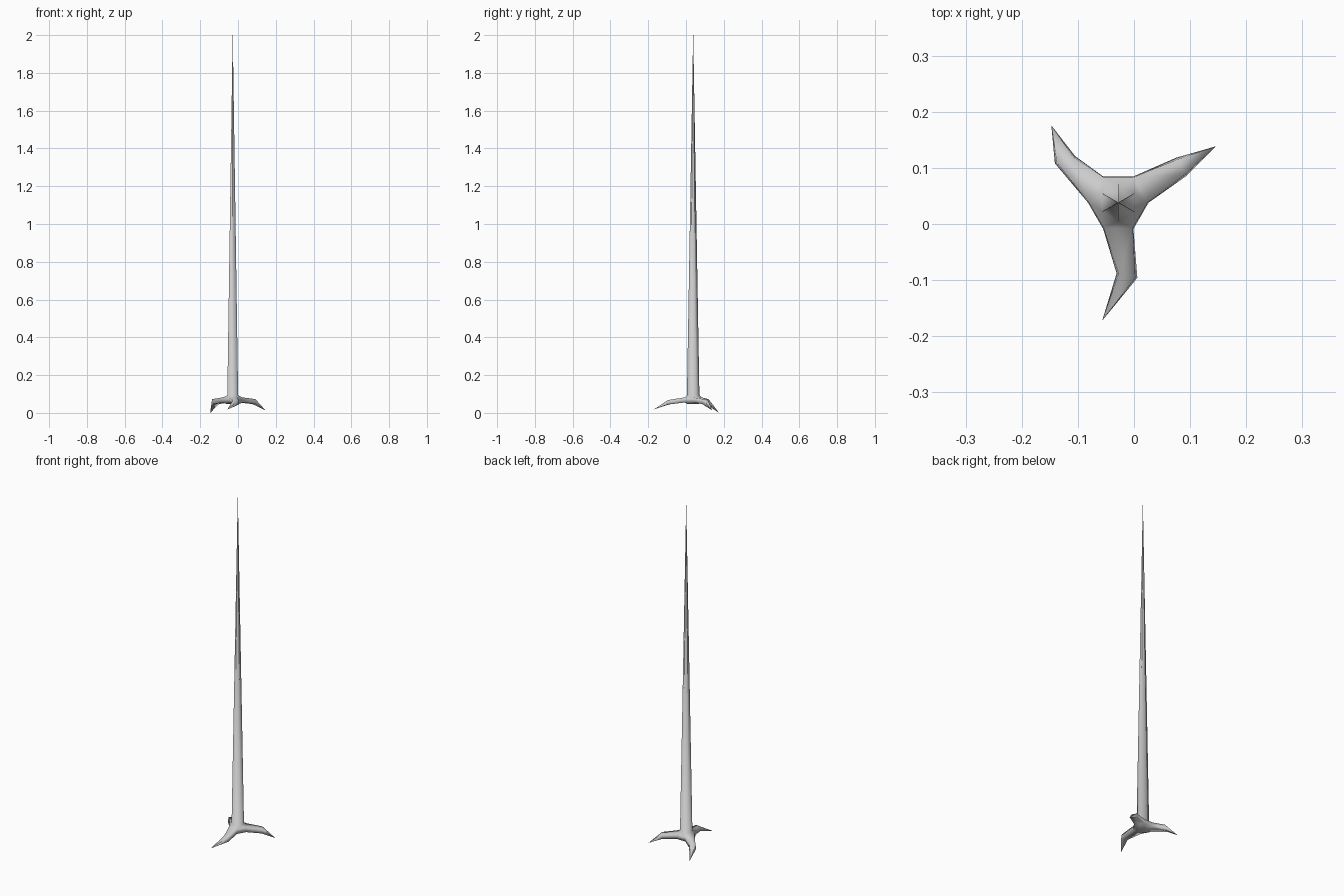
import bpy, bmesh, math
from mathutils import Vector

if "Cube" in bpy.data.objects:
    bpy.data.objects.remove(bpy.data.objects["Cube"])

CX, CY = -0.028, 0.038
bm = bmesh.new()


def ring(r, z, start=0.0):
    return [bm.verts.new((CX + r * math.cos(start + i * math.pi / 3),
                          CY + r * math.sin(start + i * math.pi / 3), z))
            for i in range(6)]


def bridge(a, b):
    n = len(a)
    for i in range(n):
        bm.faces.new((a[i], a[(i + 1) % n], b[(i + 1) % n], b[i]))


# Six-sided crown, welded to the tapering trunk above it
low = ring(0.054, 0.055)
high = ring(0.052, 0.082)
trunk = ring(0.033, 0.093, math.pi / 6)
tip = ring(0.0004, 2.0, math.pi / 6)
foot = ring(0.03, 0.046)
bm.faces.new(foot)
bridge(foot, low)
bridge(trunk, tip)
for i in range(6):
    j = (i + 1) % 6
    bm.faces.new((high[i], high[j], trunk[i]))
    bm.faces.new((high[j], trunk[j], trunk[i]))

# Bent pointed roots: crown side -> (knee right, knee left, bottom z, top z, tip)
roots = {
    0: ((0.094, 0.086), (0.075, 0.118), 0.047, 0.073, (0.145, 0.138, 0.014)),
    2: ((-0.105, 0.121), (-0.141, 0.108), 0.045, 0.073, (-0.147, 0.175, 0.0)),
    4: ((-0.031, -0.088), (0.006, -0.096), 0.045, 0.068, (-0.056, -0.171, 0.018)),
}
for i in range(6):
    j = (i + 1) % 6
    start = [low[i], low[j], high[j], high[i]]
    if i not in roots:
        bm.faces.new(start)
        continue
    r, l, zb, zt, end = roots[i]
    r, l, end = Vector(r), Vector(l), Vector(end)
    inset = (l - r) * 0.1
    knee = [Vector((p.x, p.y, z)) for p, z in
            ((r, zb), (l, zb), (l - inset, zt), (r + inset, zt))]
    mid = sum(knee, Vector()) / 4
    knee_ring = [bm.verts.new(p) for p in knee]
    # nearly closed end, so each side keeps its own shading to the point
    end_ring = [bm.verts.new(end + (p - mid) * 0.015) for p in knee]
    bridge(start, knee_ring)
    bridge(knee_ring, end_ring)

bmesh.ops.recalc_face_normals(bm, faces=bm.faces[:])
for f in bm.faces:
    f.smooth = True
me = bpy.data.meshes.new("tree_trunk_with_roots")
bm.to_mesh(me)
bm.free()
ob = bpy.data.objects.new("tree_trunk_with_roots", me)
bpy.context.collection.objects.link(ob)
